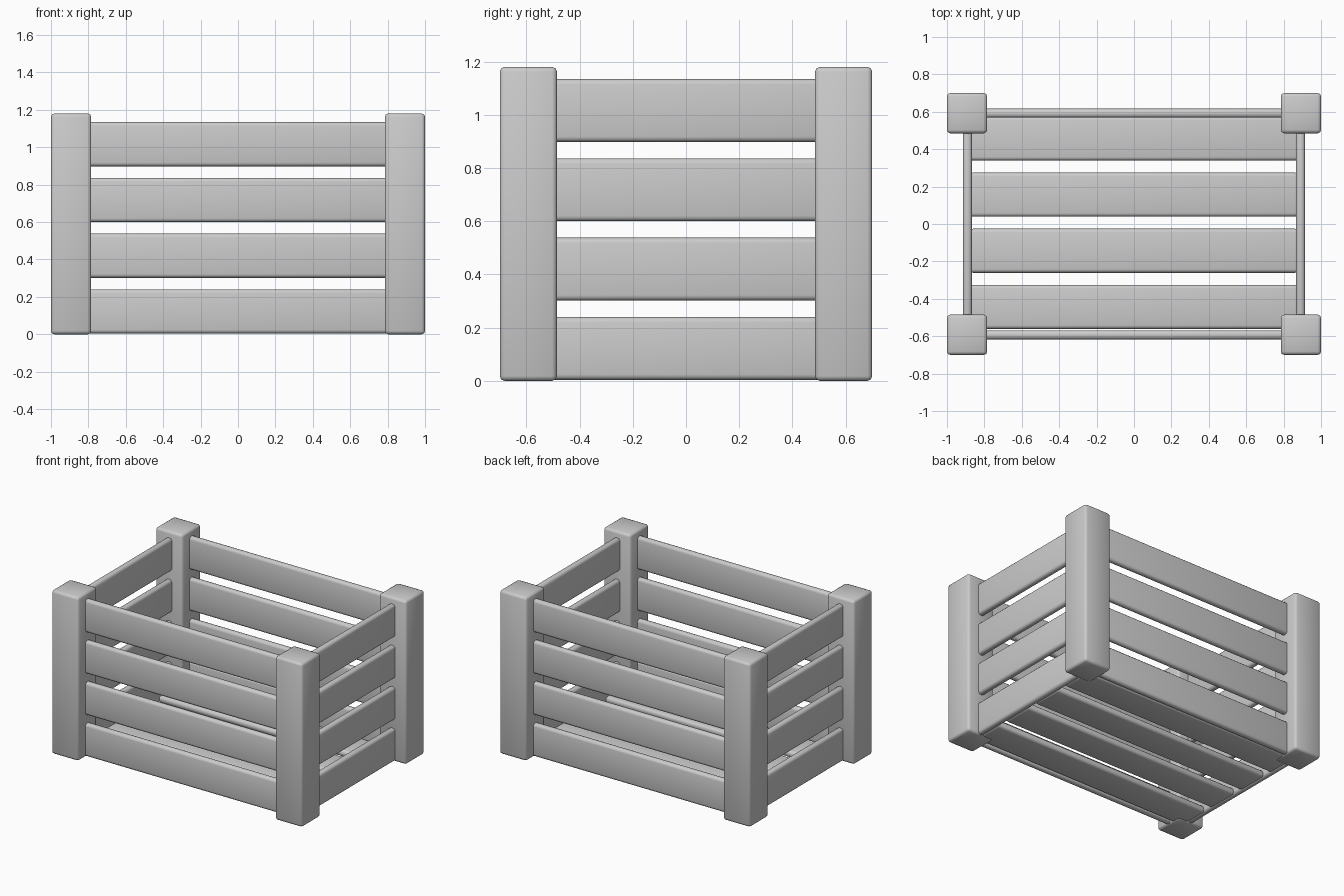
import bpy

if "Cube" in bpy.data.objects:
    bpy.data.objects.remove(bpy.data.objects["Cube"])


def rounded_box(name, center, size, bevel, segments):
    bpy.ops.mesh.primitive_cube_add(size=1, location=center)
    ob = bpy.context.object
    ob.name = name
    ob.scale = size
    bpy.ops.object.transform_apply(location=False, rotation=False, scale=True)
    mod = ob.modifiers.new("rounding", 'BEVEL')
    mod.width = bevel
    mod.segments = segments
    bpy.ops.object.shade_smooth()
    return ob


POST, HEIGHT = 0.215, 1.18
PX, PY = 0.8925, 0.5925          # post centres
SLAT_H, SLAT_T = 0.236, 0.048    # slat height and thickness
PITCH = 0.298

# Corner posts
for sx, side in ((-1, "left"), (1, "right")):
    for sy, end in ((-1, "front"), (1, "back")):
        rounded_box(f"{end}_{side}_post", (sx * PX, sy * PY, HEIGHT / 2),
                    (POST, POST, HEIGHT), 0.018, 2)

# Wall slats, let into the posts
for i in range(4):
    z = 0.004 + SLAT_H / 2 + i * PITCH
    for sy, end in ((-1, "front"), (1, "back")):
        rounded_box(f"{end}_slat_{i + 1}", (0, sy * PY, z),
                    (1.70, SLAT_T, SLAT_H), 0.02, 3)
    for sx, side in ((-1, "left"), (1, "right")):
        rounded_box(f"{side}_slat_{i + 1}", (sx * (PX - 0.002), 0, z),
                    (SLAT_T, 1.10, SLAT_H), 0.02, 3)

# Floor slats
for i in range(4):
    y = 0.007 + (i - 1.5) * 0.3
    rounded_box(f"floor_slat_{i + 1}", (0, y, 0.028),
                (1.76, SLAT_H, SLAT_T), 0.02, 3)
